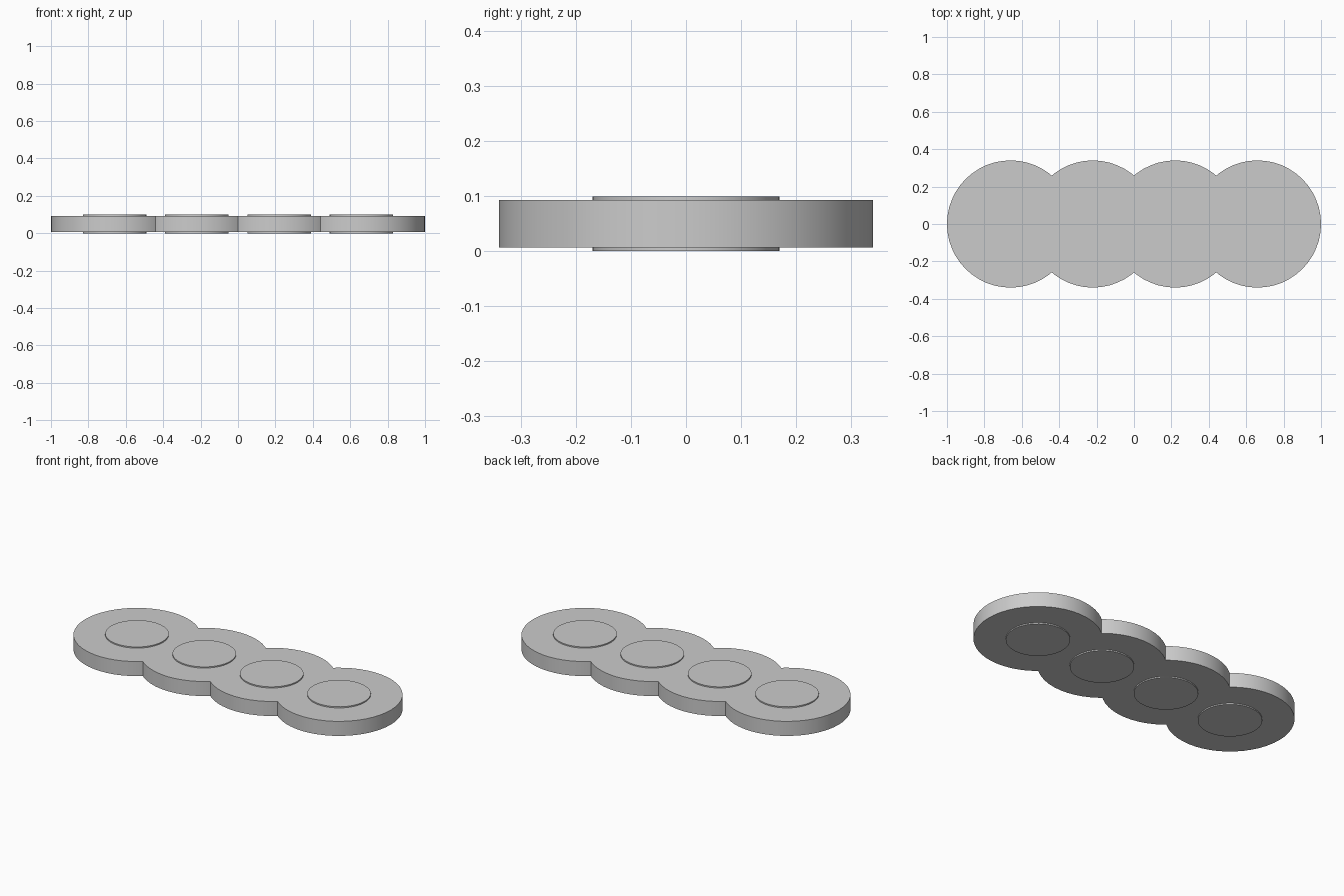
import bpy
import bmesh
import math

if "Cube" in bpy.data.objects:
    bpy.data.objects.remove(bpy.data.objects["Cube"])

SEGMENTS = 48
DISC_R, HUB_R = 0.34, 0.17
HEIGHT, STEP = 0.10, 0.007
SPACING = 0.44

# half profile (radius, z) of one stepped disc: thin raised hub on both sides
PROFILE = [(0, 0), (HUB_R, 0), (HUB_R, STEP), (DISC_R, STEP),
           (DISC_R, HEIGHT - STEP), (HUB_R, HEIGHT - STEP),
           (HUB_R, HEIGHT), (0, HEIGHT)]


def stepped_disc(name, x):
    bm = bmesh.new()
    verts = [bm.verts.new((r, 0, z)) for r, z in PROFILE]
    edges = [bm.edges.new(pair) for pair in zip(verts, verts[1:])]
    bmesh.ops.spin(bm, geom=verts + edges, cent=(0, 0, 0), axis=(0, 0, 1),
                   angle=math.tau, steps=SEGMENTS, use_merge=True)
    bmesh.ops.remove_doubles(bm, verts=bm.verts, dist=1e-5)
    bmesh.ops.recalc_face_normals(bm, faces=bm.faces)
    mesh = bpy.data.meshes.new(name)
    bm.to_mesh(mesh)
    bm.free()
    obj = bpy.data.objects.new(name, mesh)
    obj.location.x = x
    bpy.context.collection.objects.link(obj)
    bpy.ops.object.select_all(action='DESELECT')
    obj.select_set(True)
    bpy.context.view_layer.objects.active = obj
    bpy.ops.object.shade_smooth_by_angle(angle=math.radians(30))


# row of four overlapping discs
for i in range(4):
    stepped_disc(f"stepped_disc_{i + 1}", (i - 1.5) * SPACING)
